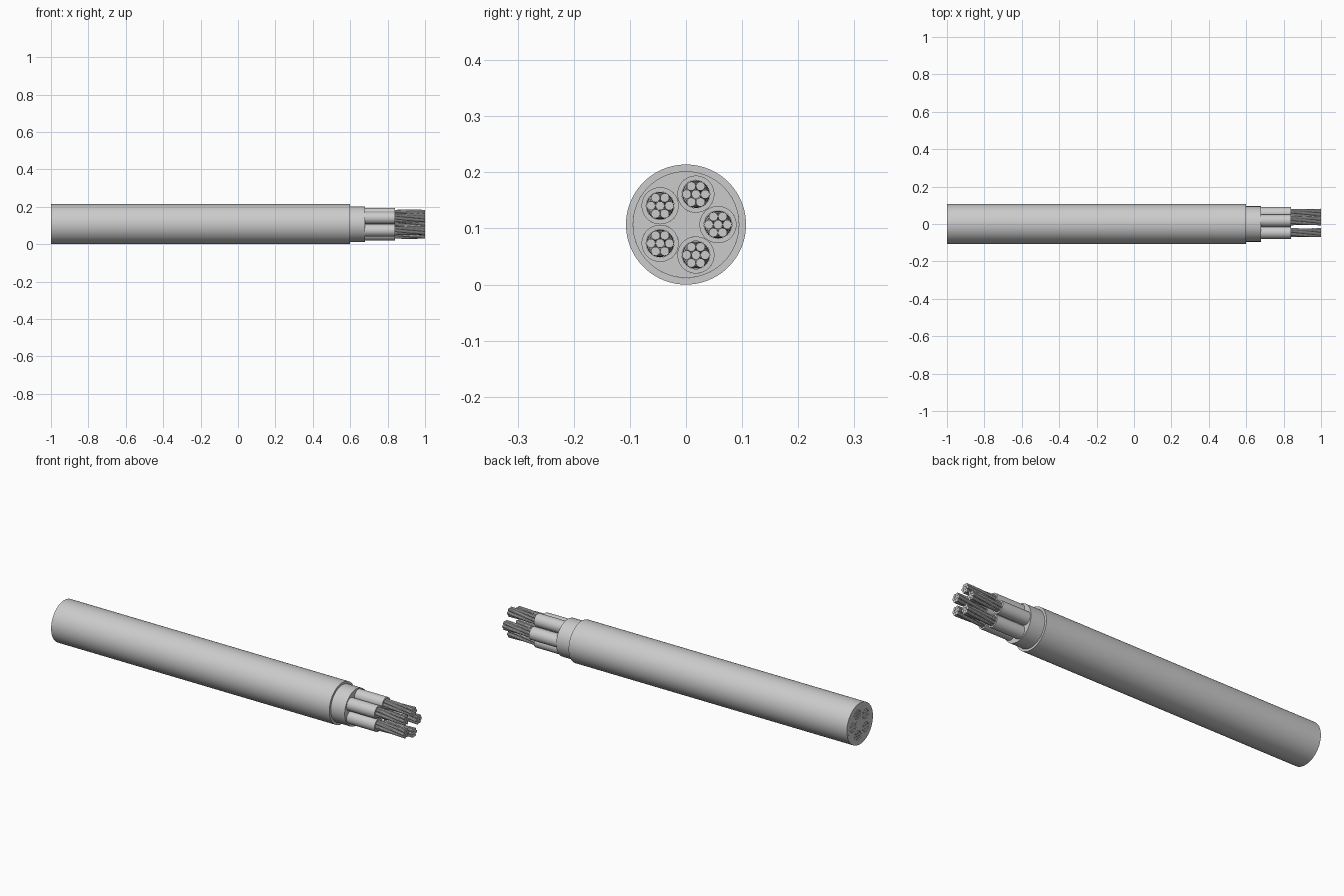
import bpy, bmesh, math
from mathutils import Matrix

if "Cube" in bpy.data.objects:
    bpy.data.objects.remove(bpy.data.objects["Cube"])

RAD = 0.107          # sheath radius, also the axis height
RING = 0.057         # distance of the cores from the axis
LEFT = -1.0
centres = [(RING * math.cos(i * math.tau / 5), RING * math.sin(i * math.tau / 5)) for i in range(5)]
# section plane: u -> y, v -> z, length -> x
TO_WORLD = Matrix(((0, 0, 1, 0), (1, 0, 0, 0), (0, 1, 0, RAD), (0, 0, 0, 1)))


def finish(ob):
    bpy.ops.object.select_all(action='DESELECT')
    ob.select_set(True)
    bpy.context.view_layer.objects.active = ob
    bpy.ops.object.shade_smooth_by_angle(angle=math.radians(30))


def extrusion(name, circles, x_end, sides=64):
    """Extrude nested circles (u, v, r) along x; inner circles become holes."""
    cu = bpy.data.curves.new(name, 'CURVE')
    cu.dimensions = '2D'
    cu.fill_mode = 'BOTH'
    cu.extrude = (x_end - LEFT) / 2
    for u, v, r in circles:
        sp = cu.splines.new('POLY')
        sp.points.add(sides - 1)
        for k, p in enumerate(sp.points):
            a = k * math.tau / sides
            p.co = (u + r * math.cos(a), v + r * math.sin(a), 0, 1)
        sp.use_cyclic_u = True
    ob = bpy.data.objects.new(name, cu)
    bpy.context.collection.objects.link(ob)
    bpy.ops.object.select_all(action='DESELECT')
    ob.select_set(True)
    bpy.context.view_layer.objects.active = ob
    bpy.ops.object.convert(target='MESH')
    ob = bpy.context.view_layer.objects.active
    ob.name = name
    bm = bmesh.new()
    bm.from_mesh(ob.data)
    bmesh.ops.remove_doubles(bm, verts=bm.verts, dist=1e-5)
    bmesh.ops.recalc_face_normals(bm, faces=bm.faces)
    bm.transform(Matrix.Translation(((x_end + LEFT) / 2, 0, 0)) @ TO_WORLD)
    bm.to_mesh(ob.data)
    bm.free()
    finish(ob)


def strand_bundle(name, cu, cv, r=0.0082, sides=10, steps=60, turns=2.0):
    """One straight wire with six wires twisted around it."""
    bm = bmesh.new()
    for w in range(7):
        off = 0 if w == 0 else 2 * r
        rings = []
        for s in range(steps + 1):
            t = s / steps
            a = w * math.tau / 6 + turns * math.tau * t
            u, v = cu + off * math.cos(a), cv + off * math.sin(a)
            rings.append([bm.verts.new((u + r * math.cos(a + k * math.tau / sides),
                                        v + r * math.sin(a + k * math.tau / sides),
                                        LEFT + 2 * t)) for k in range(sides)])
        for lo, hi in zip(rings, rings[1:]):
            for k in range(sides):
                n = (k + 1) % sides
                bm.faces.new((lo[k], lo[n], hi[n], hi[k]))
        bm.faces.new(rings[0][::-1])
        bm.faces.new(rings[-1])
    bm.transform(TO_WORLD)
    me = bpy.data.meshes.new(name)
    bm.to_mesh(me)
    bm.free()
    ob = bpy.data.objects.new(name, me)
    bpy.context.collection.objects.link(ob)
    finish(ob)


# outer sheath and the filler with five core channels
extrusion("outer_sheath", [(0, 0, RAD), (0, 0, 0.095)], 0.6, 96)
extrusion("inner_filler", [(0, 0, 0.095)] + [(u, v, 0.033) for u, v in centres], 0.68)

# insulated cores with twisted wires
for i, (u, v) in enumerate(centres):
    extrusion(f"core_insulation_{i + 1}", [(u, v, 0.033), (u, v, 0.0248)], 0.84, 48)
    strand_bundle(f"wire_strands_{i + 1}", u, v)
